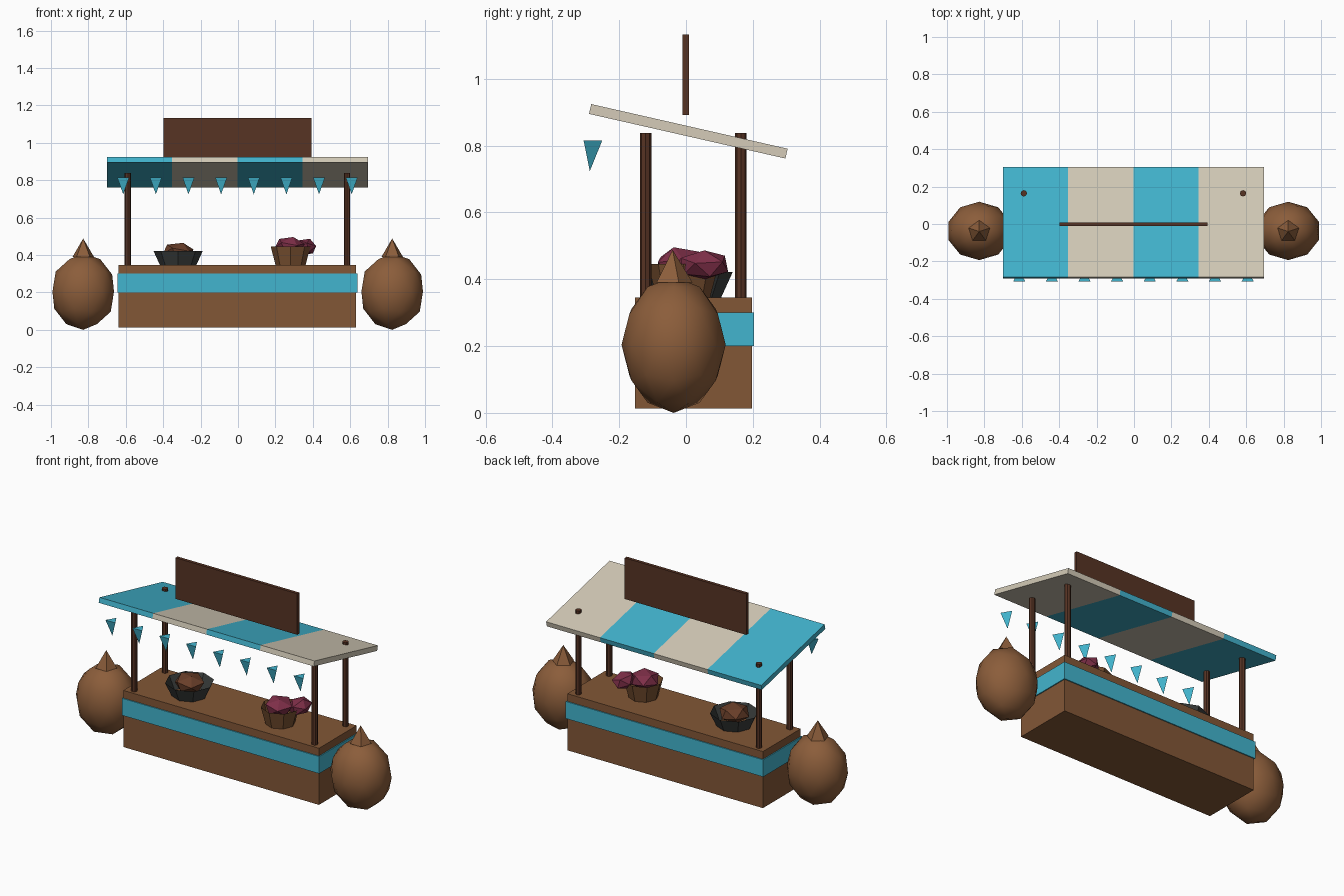
import bpy, bmesh, math
from mathutils import Matrix, Vector, Euler

if "Cube" in bpy.data.objects:
    bpy.data.objects.remove(bpy.data.objects["Cube"])


def material(name, rgb):
    m = bpy.data.materials.new(name)
    m.diffuse_color = (*rgb, 1)
    m.use_nodes = True
    m.node_tree.nodes["Principled BSDF"].inputs["Base Color"].default_value = m.diffuse_color
    return m


WOOD = material("counter wood", (0.225, 0.095, 0.037))
DARK = material("dark wood", (0.095, 0.033, 0.017))
SACK = material("sack cloth", (0.26, 0.11, 0.043))
TEAL = material("teal cloth", (0.055, 0.46, 0.62))
CREAM = material("cream cloth", (0.66, 0.60, 0.48))
IRON = material("dark bowl", (0.042, 0.047, 0.045))
NUTS = material("brown goods", (0.14, 0.048, 0.022))
FRUIT = material("crimson goods", (0.21, 0.028, 0.065))
BASKET = material("basket", (0.20, 0.085, 0.032))
CX = -0.003  # stall centre line


def finish(name, bm, mat, loc, rot=(0, 0, 0)):
    me = bpy.data.meshes.new(name)
    bm.to_mesh(me)
    bm.free()
    me.materials.append(mat)
    ob = bpy.data.objects.new(name, me)
    ob.location = loc
    ob.rotation_euler = rot
    bpy.context.collection.objects.link(ob)
    return ob


def box(name, mat, loc, size, rot=(0, 0, 0)):
    bm = bmesh.new()
    bmesh.ops.create_cube(bm, size=1, matrix=Matrix.Diagonal((*size, 1)))
    return finish(name, bm, mat, loc, rot)


def cone(name, mat, loc, r1, r2, h, sides, open_top=False):
    """Cone or cylinder standing on loc."""
    bm = bmesh.new()
    bmesh.ops.create_cone(bm, cap_ends=True, segments=sides, radius1=r1, radius2=r2,
                          depth=h, matrix=Matrix.Translation((0, 0, h / 2)))
    bmesh.ops.remove_doubles(bm, verts=bm.verts, dist=1e-5)
    if open_top:
        tops = [f for f in bm.faces if f.normal.z > 0.9]
        bmesh.ops.delete(bm, geom=tops, context='FACES_ONLY')
    return finish(name, bm, mat, loc)


def lump(name, mat, loc, scale, rot=(0, 0, 0), detail=1, smooth=False):
    bm = bmesh.new()
    bmesh.ops.create_icosphere(bm, subdivisions=detail, radius=1)
    turn = Euler(rot).to_matrix()
    for v in bm.verts:
        v.co = turn @ v.co
        v.co = Vector((v.co.x * scale[0], v.co.y * scale[1], v.co.z * scale[2]))
    for f in bm.faces:
        f.smooth = smooth
    return finish(name, bm, mat, loc)


# Counter with a cloth band all round
box("counter", WOOD, (CX, 0.023, 0.179), (1.27, 0.35, 0.332))
box("counter_band", TEAL, (CX, 0.023, 0.25), (1.282, 0.362, 0.10))

# Posts
for sx in (-1, 1):
    for side, y in (("front", -0.121), ("back", 0.164)):
        cone(f"{side}_post", DARK, (CX + sx * 0.586, y, 0.34), 0.017, 0.017, 0.498, 8)

# Sloping awning made of four stripes
for i in range(4):
    box(f"awning_stripe_{i + 1}", (TEAL, CREAM)[i % 2],
        (CX + (i - 1.5) * 0.349, 0.007, 0.843), (0.349, 0.603, 0.03),
        (-math.radians(12.8), 0, 0))

# Blank sign board above the awning
box("sign_board", DARK, (CX, -0.001, 1.013), (0.79, 0.019, 0.241))

# Hanging bunting: three-sided points
for i in range(8):
    cone("bunting_flag", TEAL, (CX + (i - 3.5) * 0.1745, -0.288, 0.724),
         0, 0.037, 0.091, 3)

# Tied sacks at both ends
for sx in (-1, 1):
    x = CX / 2 + sx * 0.826
    lump("sack", SACK, (x, -0.037, 0.204), (0.173, 0.156, 0.204), detail=2, smooth=True)
    cone("sack_tie", SACK, (x, -0.04, 0.39), 0.06, 0, 0.098, 5)

# Dark bowl with brown goods
cone("bowl", IRON, (-0.32, 0.008, 0.345), 0.097, 0.132, 0.077, 8, True)
lump("brown_goods", NUTS, (-0.32, 0.008, 0.417), (0.087, 0.085, 0.052), (0.35, 0.2, 0.4))

# Basket with crimson goods
cone("basket", BASKET, (0.281, -0.008, 0.345), 0.08, 0.106, 0.1, 8, True)
lump("crimson_goods_main", FRUIT, (0.275, -0.012, 0.447), (0.083, 0.083, 0.053), (0.35, 0.2, 0.2))
lump("crimson_goods_side", FRUIT, (0.362, 0.055, 0.443), (0.06, 0.08, 0.047), (0.3, 0.25, 0.9))
